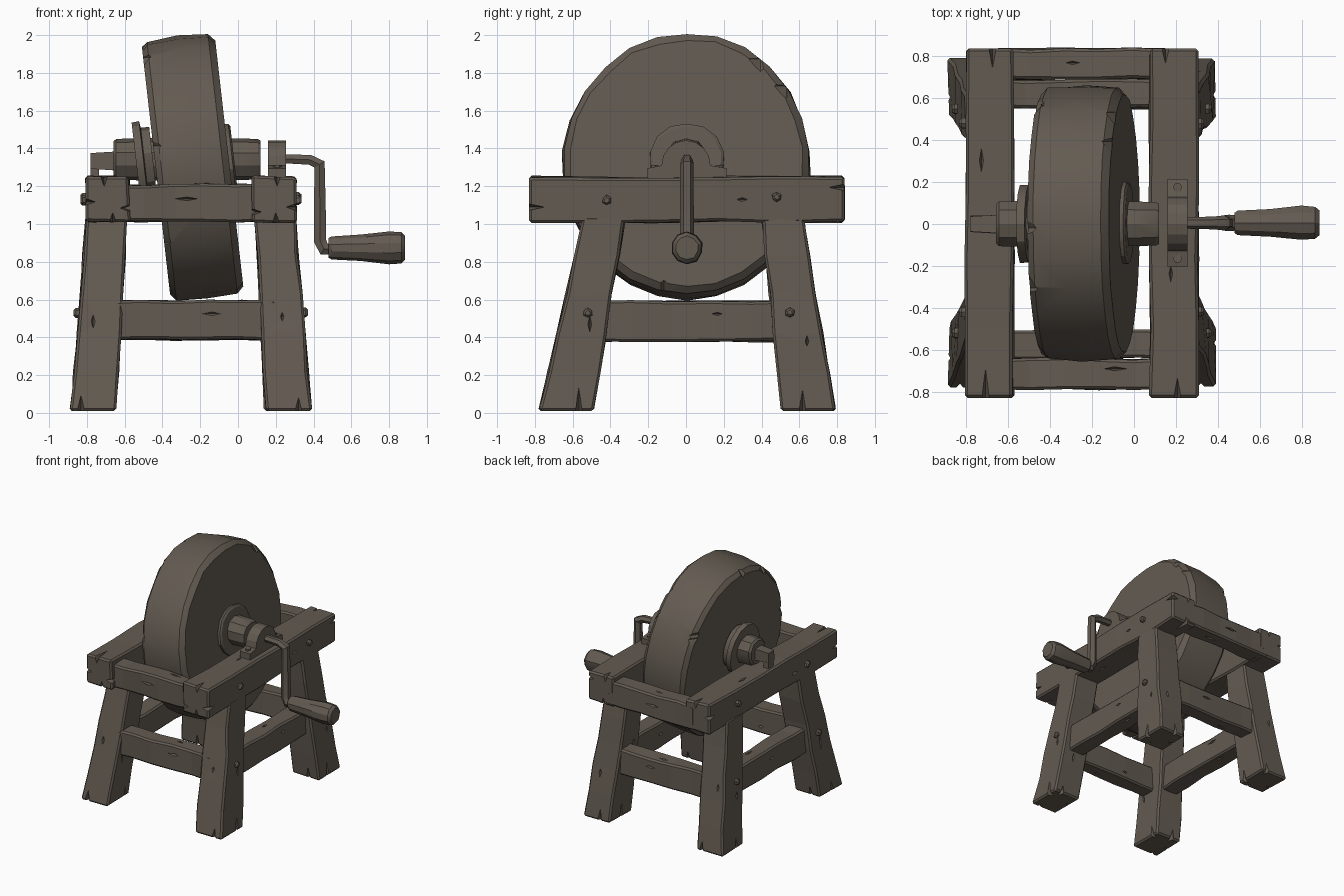
import bpy, bmesh, math, random
from mathutils import Vector, Matrix

random.seed(4)
cube = bpy.data.objects.get("Cube")
if cube:
    bpy.data.objects.remove(cube, do_unlink=True)

# One weathered colour for the whole model
COLOUR = (0.125, 0.104, 0.083, 1)
weathered = bpy.data.materials.new("weathered_brown_grey")
weathered.use_nodes = True
weathered.diffuse_color = COLOUR
shader = weathered.node_tree.nodes["Principled BSDF"]
shader.inputs["Base Color"].default_value = COLOUR
shader.inputs["Roughness"].default_value = 0.9


def finish(name, bm):
    bmesh.ops.recalc_face_normals(bm, faces=bm.faces)
    mesh = bpy.data.meshes.new(name)
    bm.to_mesh(mesh)
    bm.free()
    mesh.materials.append(weathered)
    ob = bpy.data.objects.new(name, mesh)
    bpy.context.collection.objects.link(ob)
    return ob


def activate(ob):
    bpy.ops.object.select_all(action='DESELECT')
    ob.select_set(True)
    bpy.context.view_layer.objects.active = ob


def loft(bm, rings):
    """Skin closed rings of points and cap both ends."""
    loops = [[bm.verts.new(p) for p in ring] for ring in rings]
    n = len(loops[0])
    for a, b in zip(loops, loops[1:]):
        for i in range(n):
            bm.faces.new((a[i], a[(i + 1) % n], b[(i + 1) % n], b[i]))
    bm.faces.new(loops[0][::-1])
    bm.faces.new(loops[-1])


def carve(ob, gouges):
    """Cut pointed gouges, each given as (centre, half sizes)."""
    bm = bmesh.new()
    for centre, size in gouges:
        bmesh.ops.create_uvsphere(bm, u_segments=4, v_segments=2, radius=1,
                                  matrix=Matrix.LocRotScale(centre, None, size))
    cutter = finish("gouge_cutter", bm)
    cutter.hide_render = True
    mod = ob.modifiers.new("gouges", 'BOOLEAN')
    mod.operation, mod.solver, mod.use_self = 'DIFFERENCE', 'EXACT', True
    mod.object = cutter
    activate(ob)
    bpy.ops.object.modifier_apply(modifier=mod.name)
    bpy.data.objects.remove(cutter, do_unlink=True)


def timber(name, axis, start, end, half_a, half_b, split_ends=(), wobble=0.007):
    """Rough hewn beam along an axis, with split ends and side cracks."""
    u, v = (axis + 1) % 3, (axis + 2) % 3
    start, end = Vector(start), Vector(end)
    half_a, half_b = Vector(half_a), Vector(half_b)
    rings = []
    for i in range(6):
        c, h = start.lerp(end, i / 5), half_a.lerp(half_b, i / 5)
        ring = []
        for su, sv in ((-1, -1), (1, -1), (1, 1), (-1, 1)):
            p = c.copy()
            p[u] += su * h[0] + random.uniform(-wobble, wobble)
            p[v] += sv * h[1] + random.uniform(-wobble, wobble)
            ring.append(p)
        rings.append(ring)
    bm = bmesh.new()
    loft(bm, rings)
    bmesh.ops.recalc_face_normals(bm, faces=bm.faces)
    sharp = [e for e in bm.edges if e.calc_face_angle(0) > 0.7]
    bmesh.ops.bevel(bm, geom=sharp, offset=0.013, segments=1, affect='EDGES')
    ob = finish(name, bm)

    gouges = []
    for t in split_ends:
        c, h = start.lerp(end, t), half_a.lerp(half_b, t)
        for w, other, k in ((u, v, 0), (v, u, 1)):
            for side in (-1, 1):
                p, s = c.copy(), Vector()
                p[w] += random.uniform(-0.6, 0.6) * h[k]
                p[other] += side * h[1 - k]
                s[w], s[other], s[axis] = 0.018, 0.05, random.uniform(0.07, 0.15)
                gouges.append((p, s))
    for w, other, k in ((u, v, 0), (v, u, 1)):
        for side in (-1, 1):
            t = random.uniform(0.3, 0.7)
            h = half_a.lerp(half_b, t)
            p, s = start.lerp(end, t), Vector()
            p[w] += random.uniform(-0.5, 0.5) * h[k]
            p[other] += side * h[1 - k]
            s[w], s[other], s[axis] = 0.011, 0.022, random.uniform(0.03, 0.07)
            gouges.append((p, s))
    carve(ob, gouges)
    return ob


def turned(name, profile, centre, sides, wobble=0.0, squash=1.0, tilt=0.0):
    """Solid turned about the x axis from (x, radius) pairs."""
    rough = [random.uniform(-wobble, wobble) for _ in range(sides)]
    rings = []
    for x, r in profile:
        ring = []
        for i in range(sides):
            a = math.tau * (i + 0.5) / sides
            rr = r + rough[i] + random.uniform(-wobble, wobble) * 0.6
            ring.append((x, rr * squash * math.cos(a), rr * math.sin(a)))
        rings.append(ring)
    bm = bmesh.new()
    loft(bm, rings)
    move = Matrix.Translation(centre) @ Matrix.Rotation(tilt, 4, 'Y')
    bmesh.ops.transform(bm, matrix=move, verts=bm.verts)
    return finish(name, bm)


# Splayed legs, one per corner
for sx, tag_x in ((-1, "right"), (1, "left")):
    for sy, tag_y in ((-1, "front"), (1, "back")):
        foot = (-0.25 + sx * 0.515, 0.65 if sy > 0 else -0.635, 0.01)
        top = (-0.25 + sx * 0.445, 0.51 if sy > 0 else -0.43, 1.04)
        timber(f"{tag_y}_{tag_x}_leg", 2, foot, top,
               (0.122, 0.143), (0.108, 0.11), split_ends=(0,))

# Long top beams, side stretchers and pegs
for s, tag in ((-1, "right"), (1, "left")):
    x = -0.25 + s * 0.44
    timber(f"{tag}_top_beam", 1, (x, -0.83, 1.13), (x, 0.838, 1.13),
           (0.12, 0.115), (0.12, 0.115), split_ends=(0, 1))
    x = -0.25 + s * 0.475
    timber(f"{tag}_side_stretcher", 1, (x, -0.5, 0.485), (x, 0.56, 0.485),
           (0.105, 0.075), (0.105, 0.075))
    for y, z, out in ((-0.42, 1.125, 0.555), (0.48, 1.14, 0.555),
                      (-0.52, 0.53, 0.59), (0.55, 0.53, 0.59)):
        end = s * 0.03
        turned(f"{tag}_peg", [(-s * 0.06, 0.026), (end * 0.6, 0.026), (end, 0.014)],
               (-0.25 + s * out, y, z), 6, 0.003)

# Cross beams and end stretchers
for tag, y_top, y_low in (("front", -0.715, -0.575), ("back", 0.765, 0.62)):
    timber(f"{tag}_cross_beam", 0, (-0.66, y_top, 1.112), (0.16, y_top, 1.112),
           (0.072, 0.098), (0.072, 0.098))
    timber(f"{tag}_stretcher", 0, (-0.7, y_low, 0.49), (0.2, y_low, 0.49),
           (0.068, 0.103), (0.068, 0.103))

# Leaning grindstone with a chipped rim
TILT = -math.radians(6.5)
stone = turned("grindstone", [(-0.195, 0.66), (-0.165, 0.69), (0, 0.7),
                              (0.16, 0.692), (0.195, 0.655)],
               (-0.24, 0.005, 1.3), 26, 0.009, 0.945, TILT)
chips = []
for i in range(9):
    a = random.uniform(0, math.tau)
    side = random.choice((-1, 1))
    local = Vector((side * 0.2, 0.655 * math.cos(a), 0.69 * math.sin(a)))
    chips.append((Matrix.Rotation(TILT, 3, 'Y') @ local + Vector((-0.24, 0.005, 1.3)),
                  Vector((0.05, 0.07, 0.07))))
carve(stone, chips)

# Hub flanges and axle
turned("right_flange", [(-0.06, 0.21), (-0.02, 0.21), (-0.015, 0.18), (0.03, 0.175)][::1],
       (-0.48, 0, 1.335), 14, 0.004, 0.9, TILT)
turned("left_flange", [(-0.04, 0.2), (0.015, 0.2), (0.025, 0.185)],
       (-0.045, 0.005, 1.335), 14, 0.004, 1, TILT)
turned("axle", [(-0.66, 0.095), (-0.645, 0.11), (-0.45, 0.115), (0, 0.112),
                (0.105, 0.108), (0.12, 0.1)], (0, 0, 1.343), 10, 0.003)
turned("axle_end", [(-0.78, 0.06), (-0.64, 0.07)], (0, 0, 1.335), 4, 0.004, 0.9)
turned("axle_wedge", [(-0.78, 0.05), (-0.735, 0.05)], (0, 0.005, 1.265), 4)

# Bearing bracket: arch with two feet
outline = [(0.215, 1.295), (0.215, 1.235), (-0.205, 1.235), (-0.205, 1.295)]
outline += [(-0.13 * math.cos(a), 1.31 + 0.133 * math.sin(a))
            for a in [math.pi * i / 8 for i in range(9)]]
bm = bmesh.new()
loft(bm, [[(x, y, z) for y, z in outline] for x in (0.16, 0.255)])
sharp = [e for e in bm.edges if e.calc_face_angle(0) > 1.2]
bmesh.ops.bevel(bm, geom=sharp, offset=0.006, segments=1, affect='EDGES')
finish("bearing_bracket", bm)
for y in (-0.165, 0.175):
    bolt = turned("bracket_bolt", [(-0.012, 0.022), (0.012, 0.022)], (0, 0, 0), 6)
    bolt.rotation_euler.y = math.pi / 2
    bolt.location = (0.208, y, 1.3)

# Bent crank arm
path = bpy.data.curves.new("crank_arm", 'CURVE')
path.dimensions = '3D'
path.bevel_depth, path.bevel_resolution, path.use_fill_caps = 0.036, 1, True
spline = path.splines.new('POLY')
knots = [(0.24, 1.345, 0.75), (0.38, 1.34, 0.85), (0.432, 1.315, 1), (0.433, 1.1, 1),
         (0.435, 0.91, 1.05), (0.455, 0.868, 1.1), (0.52, 0.868, 0.9)]
spline.points.add(len(knots) - 1)
for point, (x, z, r) in zip(spline.points, knots):
    point.co, point.radius = (x, 0.005, z, 1), r
arm = bpy.data.objects.new("crank_arm", path)
bpy.context.collection.objects.link(arm)
path.materials.append(weathered)
activate(arm)
bpy.ops.object.convert(target='MESH')

# Tapered handle
turned("crank_handle", [(0.48, 0.05), (0.495, 0.06), (0.65, 0.068), (0.8, 0.085),
                        (0.865, 0.08), (0.885, 0.06)], (0, 0.005, 0.873), 10, 0.003)

# Soft shading on the round parts, sharp edges kept
for ob in list(bpy.context.collection.objects):
    if ob.name.startswith(("grindstone", "crank", "axle", "left_flange", "right_flange")):
        activate(ob)
        bpy.ops.object.shade_smooth_by_angle(angle=math.radians(28))
